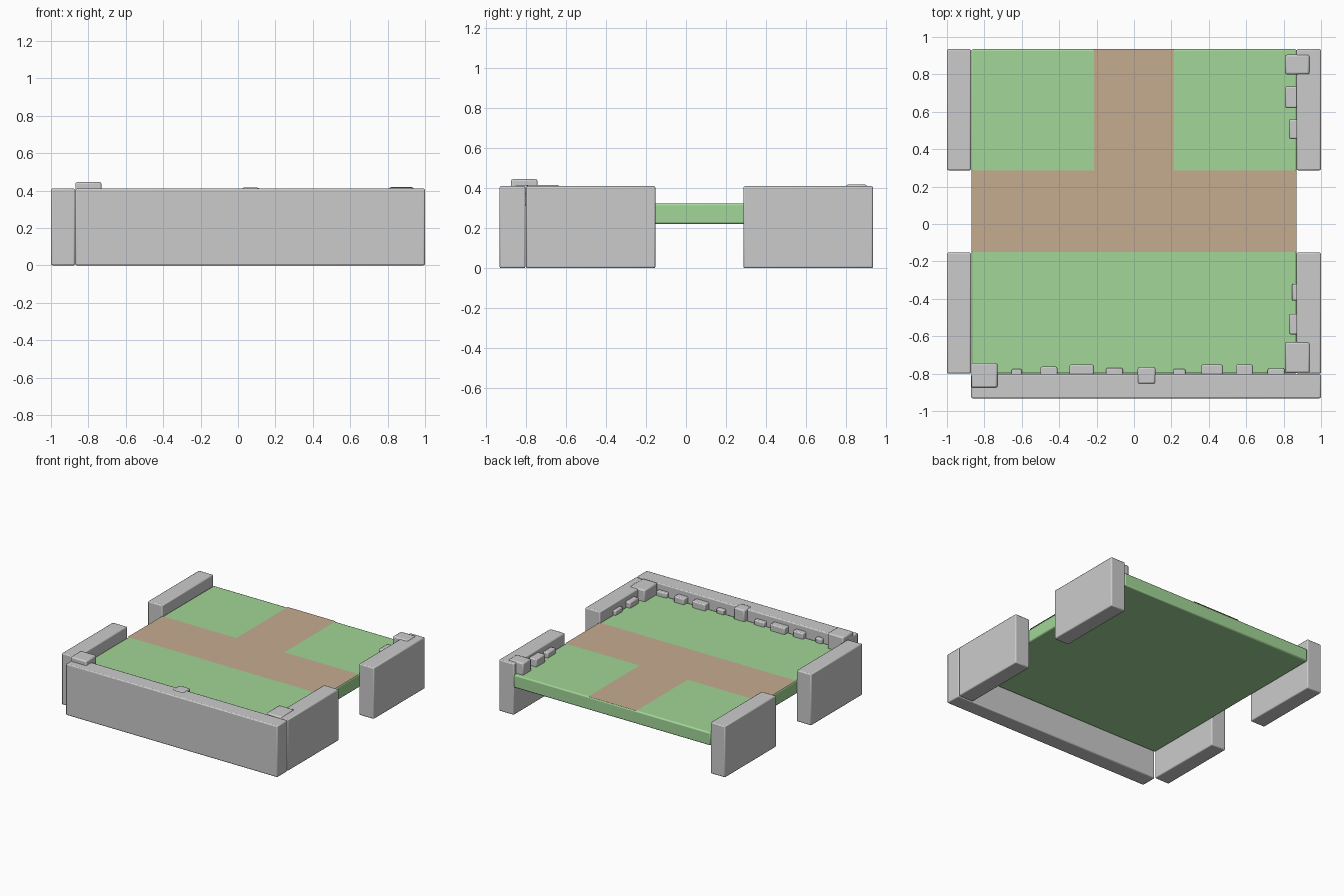
import bpy, bmesh

if "Cube" in bpy.data.objects:
    bpy.data.objects.remove(bpy.data.objects["Cube"])


def material(name, color):
    m = bpy.data.materials.new(name)
    m.diffuse_color = color
    m.use_nodes = True
    m.node_tree.nodes["Principled BSDF"].inputs["Base Color"].default_value = m.diffuse_color
    return m


grass = material("grass_green", (0.36, 0.67, 0.31, 1))
dirt = material("dirt_tan", (0.56, 0.41, 0.28, 1))


def box(name, x0, x1, y0, y1, z0, z1, bevel=0.008, mat=None):
    bm = bmesh.new()
    bmesh.ops.create_cube(bm, size=1)
    for v in bm.verts:
        v.co = (x1 if v.co.x > 0 else x0,
                y1 if v.co.y > 0 else y0,
                z1 if v.co.z > 0 else z0)
    me = bpy.data.meshes.new(name)
    bm.to_mesh(me)
    bm.free()
    ob = bpy.data.objects.new(name, me)
    bpy.context.collection.objects.link(ob)
    b = ob.modifiers.new("bevel", 'BEVEL')
    b.width = bevel
    b.segments = 2
    if mat:
        me.materials.append(mat)
    bpy.context.view_layer.objects.active = ob
    ob.select_set(True)
    bpy.ops.object.shade_smooth_by_angle()
    ob.select_set(False)
    return ob


# Grass slab
TOP = 0.324
box("grass_floor", -0.87, 0.87, -0.80, 0.935, 0.22, TOP, 0.01, grass)

# T-shaped dirt path lying on the grass
outline = [(-0.87, -0.15), (0.87, -0.15), (0.87, 0.285), (0.21, 0.285),
           (0.21, 0.935), (-0.215, 0.935), (-0.215, 0.285), (-0.87, 0.285)]
me = bpy.data.meshes.new("dirt_path")
me.from_pydata([(x, y, TOP + 0.002) for x, y in outline], [], [range(8)])
me.materials.append(dirt)
bpy.context.collection.objects.link(bpy.data.objects.new("dirt_path", me))

# Side walls with openings for the path, and the long front wall
for side, x0, x1 in (("left", -1.0, -0.871), ("right", 0.869, 1.0)):
    box(side + "_front_wall", x0, x1, -0.80, -0.153, 0, 0.41)
    box(side + "_back_wall", x0, x1, 0.287, 0.935, 0, 0.41)
box("front_wall", -0.871, 1.0, -0.932, -0.803, 0, 0.41)

# Large stones that rise over the wall tops
big = [(-0.87, -0.73, -0.875, -0.742, 0.445), (0.02, 0.115, -0.855, -0.765, 0.415),
       (0.808, 0.94, -0.797, -0.632, 0.416), (0.808, 0.938, 0.80, 0.905, 0.418)]
for i, (x0, x1, y0, y1, z) in enumerate(big):
    box(f"large_stone_{i}", x0, x1, y0, y1, TOP - 0.01, z, 0.01)

# Small stones along the front wall: x range, inner y, top z
row = [(-0.655, -0.6, -0.775, 0.36), (-0.5, -0.41, -0.763, 0.37),
       (-0.345, -0.215, -0.752, 0.375), (-0.15, -0.06, -0.77, 0.36),
       (0.21, 0.275, -0.775, 0.36), (0.36, 0.475, -0.752, 0.375),
       (0.545, 0.635, -0.752, 0.37), (0.715, 0.805, -0.772, 0.36)]
for i, (x0, x1, y, z) in enumerate(row):
    box(f"front_stone_{i}", x0, x1, -0.85, y, TOP - 0.01, z)

# Small stones along the right walls: y range, inner x, top z
col = [(-0.41, -0.32, 0.845, 0.36), (-0.59, -0.48, 0.83, 0.37),
       (0.455, 0.56, 0.83, 0.365), (0.62, 0.735, 0.808, 0.385)]
for i, (y0, y1, x, z) in enumerate(col):
    box(f"right_stone_{i}", x, 0.91, y0, y1, TOP - 0.01, z)
